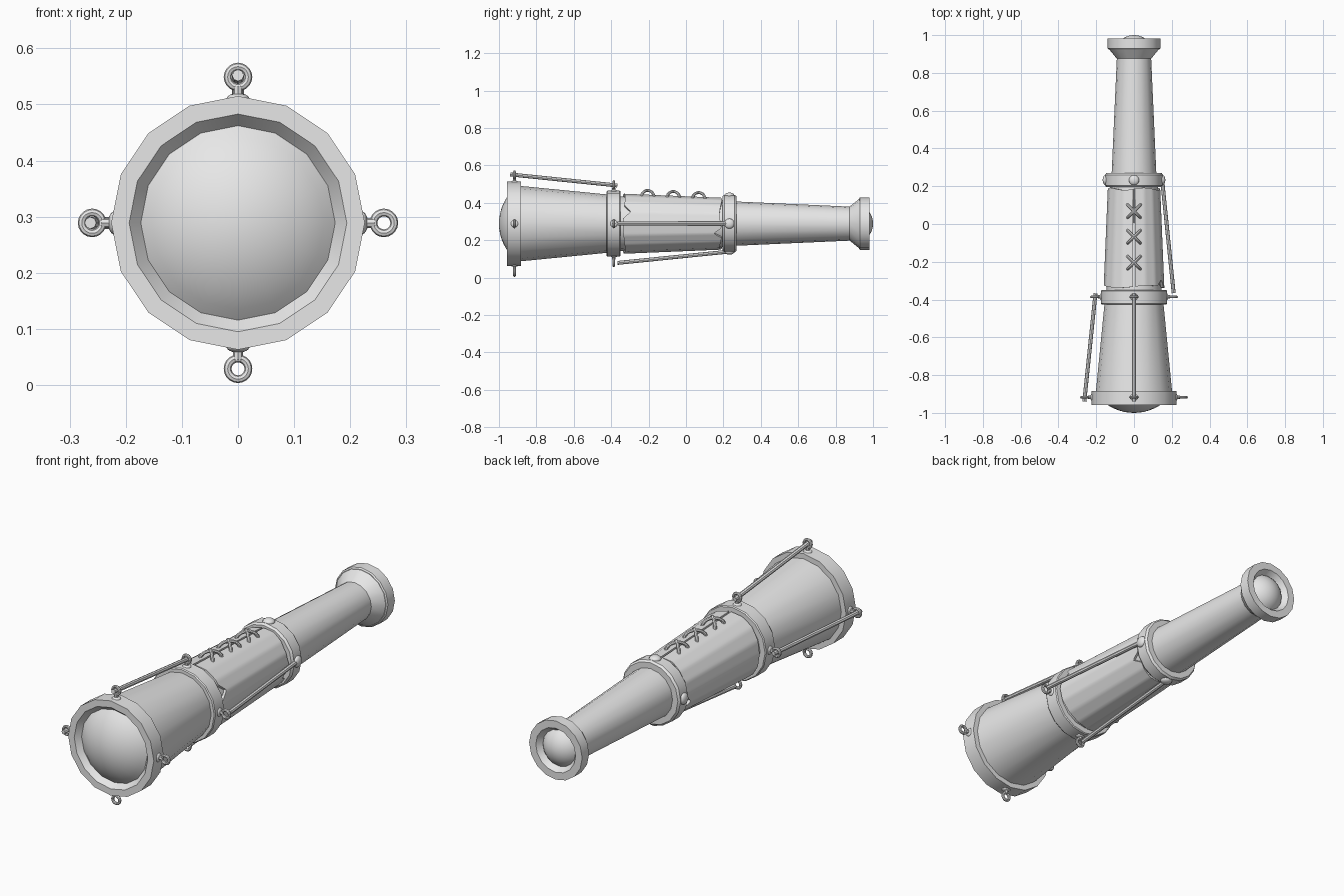
import bpy, bmesh, math
from math import sin, cos, pi, radians
from mathutils import Vector

if "Cube" in bpy.data.objects:
    bpy.data.objects.remove(bpy.data.objects["Cube"], do_unlink=True)

AXIS = 0.289      # height of the tube's centre line
SIDES = 16

grey = bpy.data.materials.new("plain grey")
grey.use_nodes = True
grey.diffuse_color = (0.8, 0.8, 0.8, 1)
grey.node_tree.nodes["Principled BSDF"].inputs["Base Color"].default_value = (0.8, 0.8, 0.8, 1)


def polar(a, r, y):
    """Point at angle a (0 = up, 90 deg = left) and radius r around the tube."""
    return Vector((r * sin(a), y, AXIS + r * cos(a)))


def finish(ob, name):
    ob.name = ob.data.name = name
    ob.data.materials.clear()
    ob.data.materials.append(grey)
    ob.data.shade_smooth()
    ob.data.set_sharp_from_angle(angle=radians(30))
    return ob


def from_bmesh(bm, name):
    bmesh.ops.remove_doubles(bm, verts=bm.verts, dist=1e-5)
    bmesh.ops.recalc_face_normals(bm, faces=bm.faces)
    mesh = bpy.data.meshes.new(name)
    bm.to_mesh(mesh)
    bm.free()
    ob = bpy.data.objects.new(name, mesh)
    bpy.context.collection.objects.link(ob)
    return finish(ob, name)


def lathe(name, profile, closed=True):
    """Spin a (radius, y) profile around the tube's axis."""
    bm = bmesh.new()
    verts = [bm.verts.new(polar(0, r, y)) for r, y in profile]
    pairs = list(zip(verts, verts[1:])) + ([(verts[-1], verts[0])] if closed else [])
    edges = [bm.edges.new(p) for p in pairs]
    bmesh.ops.spin(bm, geom=verts + edges, cent=(0, 0, AXIS), axis=(0, 1, 0),
                   angle=2 * pi, steps=SIDES, use_duplicate=False)
    return from_bmesh(bm, name)


def lens(name, radius, edge_y, tip_y, rings=7):
    """Spherical cap from its rim to its tip."""
    sag = abs(tip_y - edge_y)
    ball = (radius ** 2 + sag ** 2) / (2 * sag)
    half = math.asin(radius / ball)
    side = 1 if tip_y > edge_y else -1
    arc = [half * i / rings for i in range(rings + 1)]
    return lathe(name, [(ball * sin(a), tip_y - side * ball * (1 - cos(a))) for a in arc], False)


def tube(name, points, radius):
    """Round bar along a path."""
    curve = bpy.data.curves.new(name, "CURVE")
    curve.dimensions = "3D"
    curve.bevel_depth = radius
    curve.bevel_resolution = 2
    curve.use_fill_caps = True
    spline = curve.splines.new("POLY")
    spline.points.add(len(points) - 1)
    for p, co in zip(spline.points, points):
        p.co = (*co, 1)
    ob = bpy.data.objects.new(name, curve)
    bpy.context.collection.objects.link(ob)
    bpy.ops.object.select_all(action="DESELECT")
    ob.select_set(True)
    bpy.context.view_layer.objects.active = ob
    bpy.ops.object.convert(target="MESH")
    return finish(bpy.context.object, name)


def stud(name, a, r, y, width, height):
    """Flattened ball whose short axis points away from the tube."""
    bpy.ops.mesh.primitive_uv_sphere_add(segments=16, ring_count=8, radius=1,
                                         location=polar(a, r, y), rotation=(0, a, 0))
    bpy.context.object.scale = (width, width, height)
    return finish(bpy.context.object, name)


# Tapered barrel with flared eyepiece
lathe("front_barrel", [(0.202, -0.89), (0.152, -0.38)], False)
lathe("middle_barrel", [(0.147, -0.38), (0.125, 0.23)], False)
lathe("rear_barrel", [(0.12, 0.23), (0.091, 0.875), (0.134, 0.928)], False)

# Collars
lathe("front_collar", [(0.226, -0.957), (0.226, -0.883), (0.19, -0.883),
                       (0.168, -0.925), (0.194, -0.957)])
lathe("middle_collar", [(0.172, -0.425), (0.176, -0.42), (0.176, -0.355), (0.172, -0.35),
                        (0.14, -0.35), (0.14, -0.425)])
lathe("rear_collar", [(0.146, 0.195), (0.154, 0.205), (0.154, 0.26), (0.146, 0.27),
                      (0.11, 0.27), (0.11, 0.195)])
lathe("eyepiece_rim", [(0.134, 0.925), (0.14, 0.93), (0.14, 0.982), (0.105, 0.982),
                       (0.082, 0.95), (0.09, 0.925)])

# Lenses
lens("front_lens", 0.175, -0.93, -1.0)
lens("eyepiece_lens", 0.088, 0.953, 1.0)


# Leather wrap: slit along the top, with worn edges and torn notches
def notch(a, centre, half, depth):
    return depth * max(0, 1 - abs(a - radians(centre)) / radians(half))


def leather_wrap():
    bm = bmesh.new()
    columns = 96
    slit = 0.03
    step = 2 * pi / SIDES
    previous = first = None
    for i in range(columns + 1):
        a = slit + (2 * pi - 2 * slit) * i / columns
        facet = cos(step / 2) / cos(a % step - step / 2)
        y0 = -0.332 + 0.006 * sin(3 * a) + notch(a, 66, 14, 0.04) + notch(a, 215, 14, 0.03)
        y1 = 0.186 + 0.006 * sin(4 * a) - notch(a, 112, 12, 0.045) - notch(a, 250, 12, 0.03)
        loop = []
        for y, inset in ((y0, 0), (y1, 0), (y1, 0.014), (y0, 0.014)):
            r = 0.147 - 0.042 * y - inset
            loop.append(bm.verts.new(polar(a, r * facet, y)))
        if previous:
            for k in range(4):
                n = (k + 1) % 4
                bm.faces.new((previous[k], previous[n], loop[n], loop[k]))
        first = first or loop
        previous = loop
    bm.faces.new(first)
    bm.faces.new(previous)
    return from_bmesh(bm, "leather_wrap")


leather_wrap()

# Crossed lacing over the slit
for n, y in enumerate((-0.205, -0.068, 0.068)):
    top = AXIS + 0.145 - 0.042 * y
    for side in (-1, 1):
        arc = [pi * k / 10 for k in range(11)]
        tube(f"lacing_{n + 1}_{'left' if side > 0 else 'right'}",
             [Vector((side * 0.034 * cos(t), y + 0.034 * cos(t), top - 0.012 + 0.036 * sin(t)))
              for t in arc], 0.008)

# Eyelets, rivets and rods on the four sides
for place, a in (("top", 0), ("left", pi / 2), ("bottom", pi), ("right", 3 * pi / 2)):
    for collar, y, surface, centre in (("front", -0.917, 0.222, 0.26),
                                       ("middle", -0.386, 0.172, 0.207)):
        bpy.ops.mesh.primitive_torus_add(major_segments=20, minor_segments=8,
                                         major_radius=0.0185, minor_radius=0.007,
                                         location=polar(a, centre, y), rotation=(pi / 2, 0, 0))
        finish(bpy.context.object, f"{collar}_eyelet_{place}")
        tube(f"{collar}_eyelet_stem_{place}",
             [polar(a, surface - 0.01, y), polar(a, centre - 0.016, y)], 0.009)
        stud(f"{collar}_eyelet_base_{place}", a, surface, y, 0.02, 0.009)
    stud(f"rivet_{place}", a, 0.151, 0.232, 0.027, 0.015)
    if place in ("top", "right"):
        ends = (0.263, -0.94), (0.204, -0.367)
    else:
        ends = (0.21, -0.366), (0.148, 0.245)
    tube(f"rod_{place}", [polar(a, r, y) for r, y in ends], 0.0105)
